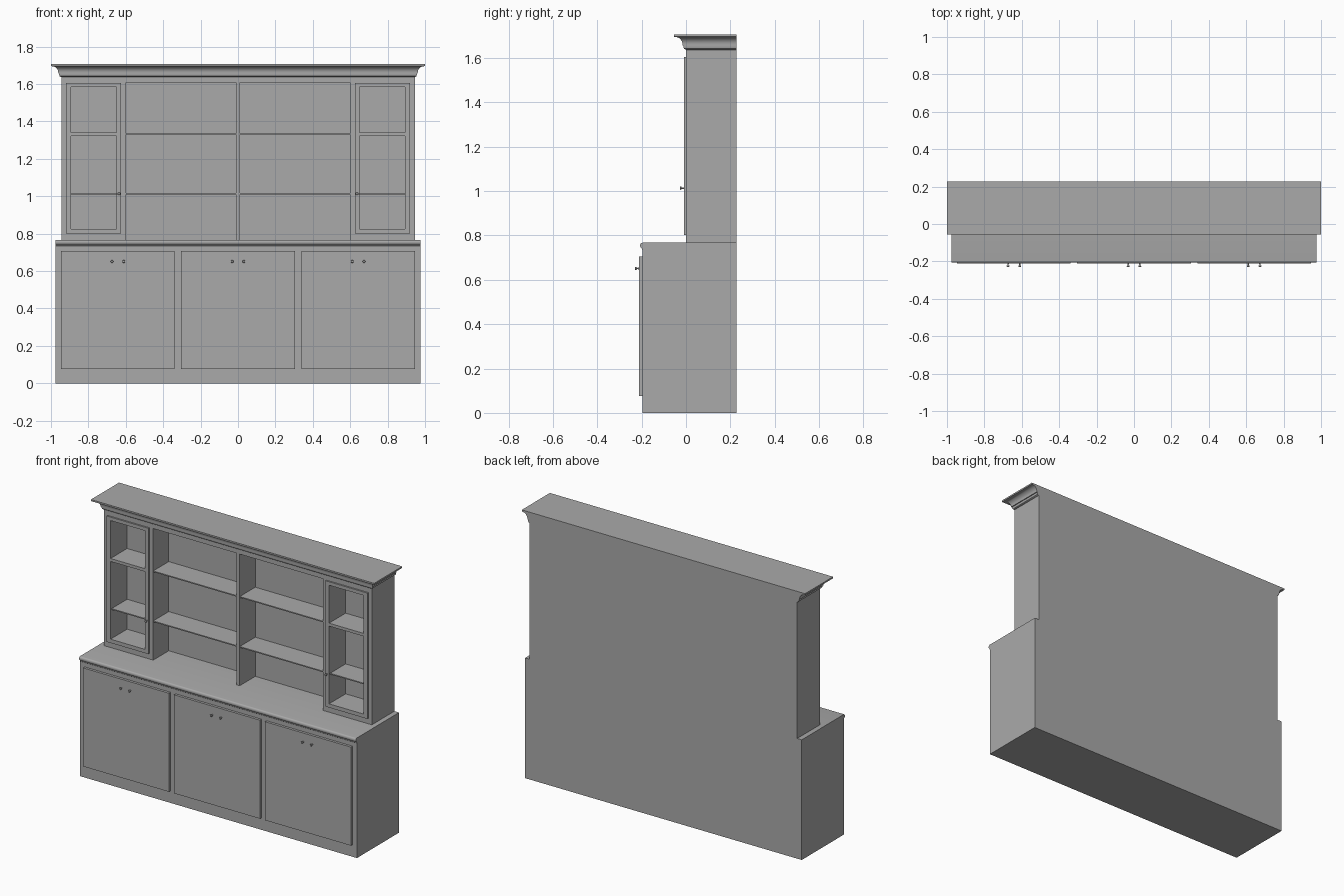
import bpy, bmesh, math

if "Cube" in bpy.data.objects:
    bpy.data.objects.remove(bpy.data.objects["Cube"])

paint = bpy.data.materials.new("grey_paint")
paint.diffuse_color = (0.4, 0.4, 0.4, 1)
paint.use_nodes = True
paint.node_tree.nodes["Principled BSDF"].inputs["Base Color"].default_value = paint.diffuse_color

BACK, COUNTER, TOP = 0.228, 0.767, 1.706
UPPER_W, BASE_W = 0.945, 0.977


def finish(name, bm, smooth=False):
    bmesh.ops.recalc_face_normals(bm, faces=bm.faces)
    me = bpy.data.meshes.new(name)
    bm.to_mesh(me)
    bm.free()
    me.materials.append(paint)
    ob = bpy.data.objects.new(name, me)
    bpy.context.collection.objects.link(ob)
    if smooth:
        bpy.ops.object.select_all(action='DESELECT')
        ob.select_set(True)
        bpy.context.view_layer.objects.active = ob
        bpy.ops.object.shade_smooth_by_angle(angle=math.radians(30))
    return ob


def boxes(name, specs):
    """One object made of boxes given as (x0, x1, y0, y1, z0, z1)."""
    bm = bmesh.new()
    for x0, x1, y0, y1, z0, z1 in specs:
        vs = bmesh.ops.create_cube(bm, size=1)["verts"]
        for v in vs:
            v.co = (x0 if v.co.x < 0 else x1,
                    y0 if v.co.y < 0 else y1,
                    z0 if v.co.z < 0 else z1)
    return finish(name, bm)


def loft(name, rings, smooth=True):
    """Skin closed rings of equal length and cap both ends."""
    bm = bmesh.new()
    rows = [[bm.verts.new(p) for p in r] for r in rings]
    n = len(rows[0])
    for a, b in zip(rows, rows[1:]):
        for i in range(n):
            j = (i + 1) % n
            bm.faces.new((a[i], a[j], b[j], b[i]))
    bm.faces.new(rows[0])
    bm.faces.new(rows[-1])
    return finish(name, bm, smooth)


def carve(ob, cutter):
    mod = ob.modifiers.new("openings", 'BOOLEAN')
    mod.operation, mod.solver, mod.object = 'DIFFERENCE', 'EXACT', cutter
    bpy.context.view_layer.objects.active = ob
    bpy.ops.object.modifier_apply(modifier=mod.name)


def knob(name, x, y, z):
    profile = [(0.004, 0.001), (0.003, -0.009), (0.007, -0.011),
               (0.0075, -0.014), (0.006, -0.017), (0.002, -0.018)]
    loft(name, [[(x + r * math.cos(a), y + d, z + r * math.sin(a))
                 for a in (i * math.tau / 16 for i in range(16))]
                for r, d in profile])


# base cabinet: side profile with a rounded counter nosing, run along x
nose = [(-0.197 - 0.010 * math.cos(t), 0.754 + 0.013 * math.sin(t))
        for t in (math.radians(-90 + 180 * i / 10) for i in range(11))]
profile = ([(BACK, 0), (-0.196, 0), (-0.196, 0.734), (-0.199, 0.737)]
           + nose + [(BACK, COUNTER)])
loft("base_cabinet", [[(x, y, z) for y, z in profile]
                      for x in (-BASE_W, BASE_W)])

# base doors with paired knobs
for i in (-1, 0, 1):
    c = i * 0.642
    boxes("base_door", [(c - 0.3035, c + 0.3035, -0.212, -0.196, 0.077, 0.706)])
    for s in (-1, 1):
        knob("base_knob", c + s * 0.0315, -0.212, 0.651)

# upper carcass and its glazed-style side doors
carcass = boxes("upper_carcass",
                [(-UPPER_W, UPPER_W, 0, BACK, COUNTER, 1.645)])
doors = [boxes("upper_door", [(min(s * 0.625, s * 0.92), max(s * 0.625, s * 0.92),
                               -0.01, 0, 0.802, 1.605)]) for s in (-1, 1)]

# openings cut out of the carcass and doors
REAR = 0.157
cells, bays = [], []
for s in (-1, 1):
    x0, x1 = sorted((s * 0.65, s * 0.893))
    cells += [(x0, x1, -0.05, REAR, z0, z1)
              for z0, z1 in ((0.826, 1.322), (1.341, 1.583))]
    x0, x1 = sorted((s * 0.012, s * 0.599))
    bays.append((x0, x1, -0.05, REAR, 0.70, 1.607))
cutter = boxes("opening_cutter", cells + bays)
cutter.hide_render = True
for ob in [carcass] + doors:
    carve(ob, cutter)
bpy.data.objects.remove(cutter)

# shelves and upper knobs
for s in (-1, 1):
    x0, x1 = sorted((s * 0.012, s * 0.599))
    for z in (1.010, 1.329):
        boxes("open_shelf", [(x0, x1, 0.001, REAR, z, z + 0.007)])
    x0, x1 = sorted((s * 0.65, s * 0.893))
    boxes("cupboard_shelf", [(x0, x1, 0.001, REAR, 1.010, 1.017)])
    knob("upper_knob", s * 0.636, -0.01, 1.013)

# cornice: moulding profile (overhang, height) mitred round front and sides
cove = [(0.050 - 0.034 * math.cos(t), 1.662 + 0.033 * math.sin(t))
        for t in (math.radians(90 * i / 8) for i in range(9))]
moulding = ([(0, 1.637), (0.004, 1.638), (0.009, 1.642), (0.011, 1.648),
             (0.011, 1.656), (0.016, 1.657)] + cove
            + [(0.055, 1.696), (0.055, TOP)])
loft("cornice", [[(-UPPER_W - d, BACK, z), (-UPPER_W - d, -d, z),
                  (UPPER_W + d, -d, z), (UPPER_W + d, BACK, z)]
                 for d, z in moulding])
